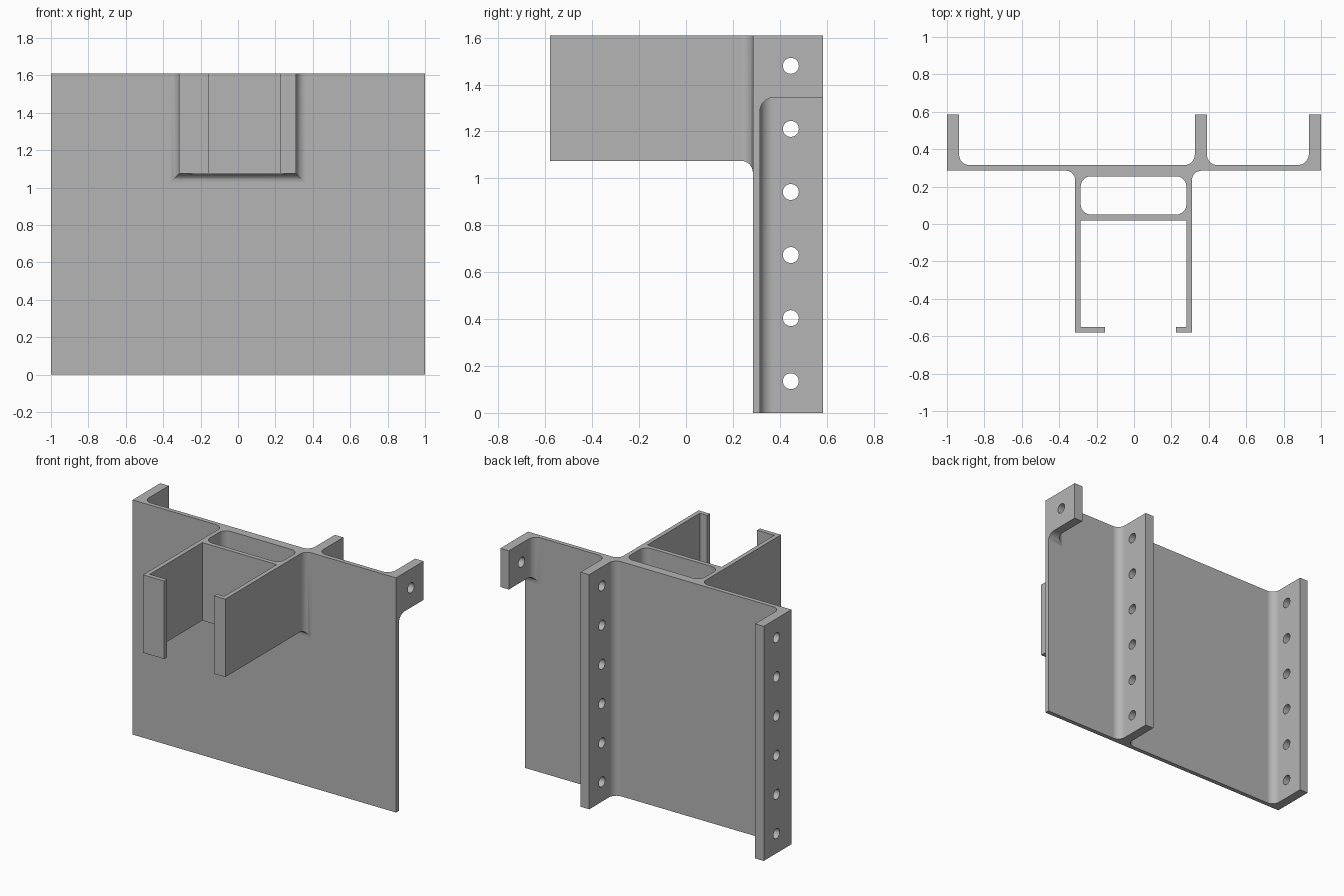
import bpy, bmesh, math
from mathutils import Matrix, Vector

cube = bpy.data.objects.get("Cube")
if cube:
    bpy.data.objects.remove(cube, do_unlink=True)

TOP, ARM_BASE, TAB_BASE = 1.61, 1.075, 1.345
FRONT, BACK, REAR = 0.285, 0.315, 0.585      # plate faces and flange ends

steel = bpy.data.materials.new("plain grey")
steel.use_nodes = True
grey = (0.46, 0.46, 0.46, 1)
steel.diffuse_color = grey
steel.node_tree.nodes["Principled BSDF"].inputs["Base Color"].default_value = grey


def finish(bm, name):
    bmesh.ops.recalc_face_normals(bm, faces=bm.faces)
    mesh = bpy.data.meshes.new(name)
    bm.to_mesh(mesh)
    bm.free()
    mesh.materials.append(steel)
    obj = bpy.data.objects.new(name, mesh)
    bpy.context.collection.objects.link(obj)
    return obj


def rounded(points, steps=8):
    """Outline of (x, y[, radius]) corners, with an arc at each radius."""
    out = []
    for i, p in enumerate(points):
        c = Vector(p[:2])
        if len(p) == 2:
            out.append(c)
            continue
        a = (Vector(points[i - 1][:2]) - c).normalized() * p[2]
        b = (Vector(points[(i + 1) % len(points)][:2]) - c).normalized() * p[2]
        for k in range(steps + 1):
            t = k / steps * math.pi / 2
            out.append(c + a * (1 - math.sin(t)) + b * (1 - math.cos(t)))
    return out


def prism(name, points, z0, z1):
    bm = bmesh.new()
    face = bm.faces.new([bm.verts.new((p.x, p.y, z0)) for p in rounded(points)])
    new = bmesh.ops.extrude_face_region(bm, geom=[face])["geom"]
    bmesh.ops.translate(bm, vec=(0, 0, z1 - z0),
                        verts=[v for v in new if isinstance(v, bmesh.types.BMVert)])
    return finish(bm, name)


def flared_block(name, x0, x1, z0, root, end, r, flare_right, steps=8):
    """Block growing from the plate along y, its root flared by a mitred fillet."""
    way = 1 if end > root else -1
    rings = [(root - way * 0.015, r)]
    for k in range(steps + 1):
        t = k / steps * math.pi / 2
        rings.append((root + way * r * (1 - math.cos(t)), r * (1 - math.sin(t))))
    rings.append((end, 0))
    bm = bmesh.new()
    loops = []
    for y, o in rings:
        a, b, z = x0 - o, x1 + o * flare_right, z0 - o
        loops.append([bm.verts.new(v) for v in
                      ((a, y, z), (b, y, z), (b, y, TOP), (a, y, TOP))])
    for low, high in zip(loops, loops[1:]):
        for i in range(4):
            j = (i + 1) % 4
            bm.faces.new((low[i], low[j], high[j], high[i]))
    bm.faces.new(loops[0])
    bm.faces.new(loops[-1])
    return finish(bm, name)


def combine(target, other, operation):
    mod = target.modifiers.new("combine", 'BOOLEAN')
    mod.operation, mod.object, mod.solver = operation, other, 'EXACT'
    bpy.context.view_layer.objects.active = target
    bpy.ops.object.modifier_apply(modifier=mod.name)
    bpy.data.objects.remove(other, do_unlink=True)


# Plate with its two full-height flanges
r = 0.055
body = prism("flanged_plate", [
    (-1, FRONT), (1, FRONT), (1, BACK), (0.39, BACK, r), (0.39, REAR), (0.325, REAR),
    (0.325, BACK, r), (-0.935, BACK, r), (-0.935, REAR), (-1, REAR)], 0, TOP)

# Short tab at the upper left end
tab = flared_block("upper_tab", 0.935, 1, TAB_BASE, BACK, REAR, 0.06, 0)

# Box section with a rounded opening through it
box = flared_block("box_section", -0.315, 0.31, ARM_BASE, FRONT, 0.02, 0.05, 1)
opening = prism("opening_cutter", [(-0.285, 0.05, r), (0.28, 0.05, r),
                                   (0.28, 0.255, r), (-0.285, 0.255, r)], 0.9, 1.8)
combine(box, opening, 'DIFFERENCE')

# Forward arms with inward lips
for name, outer, inner, lip in (("right_arm", -0.315, -0.285, -0.155),
                                ("left_arm", 0.31, 0.28, 0.225)):
    arm = prism(name, [(outer, 0.02), (outer, -REAR + 0.005), (lip, -REAR + 0.005),
                       (lip, -0.55), (inner, -0.55), (inner, 0.02)], ARM_BASE, TOP)
    combine(box, arm, 'UNION')

combine(body, tab, 'UNION')
combine(body, box, 'UNION')

# Row of bolt holes through the flanges
bm = bmesh.new()
for i in range(6):
    place = Matrix.Translation((0, 0.447, 0.135 + i * 0.269)) @ Matrix.Rotation(math.pi / 2, 4, 'Y')
    bmesh.ops.create_cone(bm, cap_ends=True, segments=32, radius1=0.034, radius2=0.034,
                          depth=3, matrix=place)
combine(body, finish(bm, "hole_cutter"), 'DIFFERENCE')

# Smooth fillets, crisp edges
body.name = "bracket_plate"
bpy.ops.object.select_all(action='DESELECT')
body.select_set(True)
bpy.context.view_layer.objects.active = body
bpy.ops.object.shade_smooth_by_angle(angle=math.radians(30))
weighted = body.modifiers.new("even_shading", 'WEIGHTED_NORMAL')
weighted.keep_sharp = True
